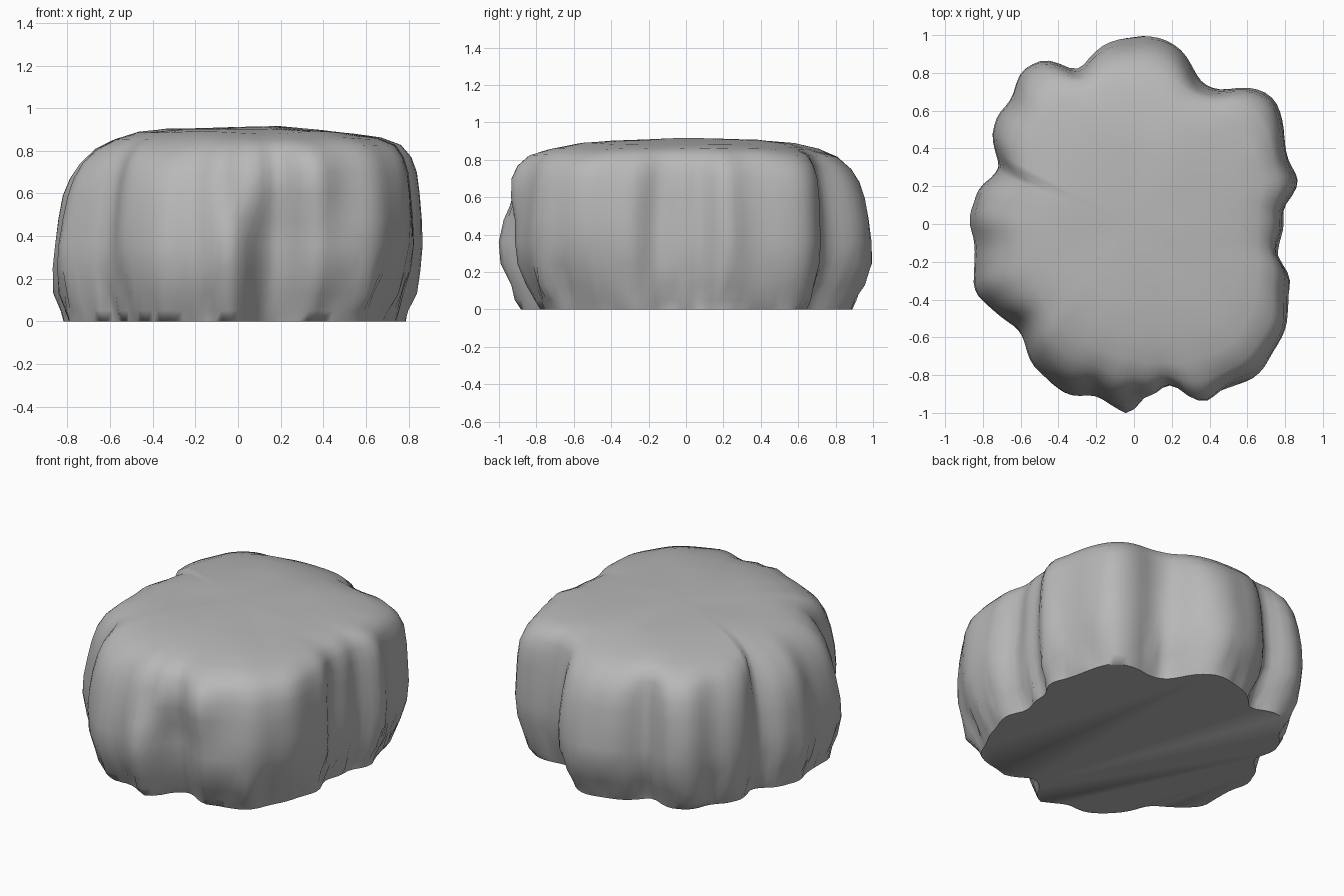
import bpy
import bmesh
from math import cos, sin, pi, tau, exp
from mathutils import Vector, noise

default = bpy.data.objects.get("Cube")
if default:
    bpy.data.objects.remove(default, do_unlink=True)

SEGMENTS = 144

# Lumpy plan outline, in hundredths, counter-clockwise from the +x side
OUTLINE = [(80, 0), (78, 8), (88, 21), (81, 36), (79, 55), (74, 67), (62, 73),
           (45, 71), (34, 76), (30, 85), (23, 95), (10, 101), (-10, 98),
           (-20, 93), (-31, 80), (-45, 88), (-60, 82), (-65, 65), (-73, 57),
           (-77, 43), (-71, 35), (-73, 26), (-82, 20), (-88, 4), (-84, -10),
           (-85, -35), (-73, -48), (-60, -56), (-55, -74), (-46, -84),
           (-33, -92), (-22, -90), (-10, -98), (0, -102), (5, -90), (17, -84),
           (37, -100), (50, -88), (67, -80), (81, -58), (83, -25), (76, -13)]

# Vertical sections as (radius factor, height): upright wall and sloping shoulder
UPRIGHT = [(.92, 0), (.94, .05), (.965, .13), (.99, .24), (1, .36), (.995, .48),
           (.985, .6), (.97, .7), (.945, .77), (.9, .825), (.8, .86),
           (.65, .885), (.45, .9), (.22, .91)]
SLOPING = [(.94, 0), (.96, .05), (.98, .13), (1, .25), (.99, .36), (.97, .48),
           (.94, .59), (.9, .67), (.85, .74), (.77, .81), (.68, .85),
           (.55, .885), (.4, .9), (.2, .91)]


def outline_radius(angle):
    """Distance from the centre to the outline along a direction."""
    dx, dy = cos(angle), sin(angle)
    best = 0
    for i, (ax, ay) in enumerate(OUTLINE):
        bx, by = OUTLINE[(i + 1) % len(OUTLINE)]
        side_a, side_b = dx * ay - dy * ax, dx * by - dy * bx
        if side_a <= 0 < side_b:
            t = side_a / (side_a - side_b)
            x, y = ax + t * (bx - ax), ay + t * (by - ay)
            best = max(best, x * dx + y * dy)
    return best / 100


def bump(value, centre, width):
    return exp(-((value - centre) / width) ** 2)


def ramp(value, start, end):
    t = min(1, max(0, (value - start) / (end - start)))
    return t * t * (3 - 2 * t)


def facing(angle, centre, width):
    """Weight that peaks in one direction around the rock."""
    return bump((angle - centre + pi) % tau - pi, 0, width)


angles = [tau * i / SEGMENTS for i in range(SEGMENTS)]
radii = [outline_radius(a) for a in angles]


def smoothed(i, reach):
    near = [radii[(i + k) % SEGMENTS] for k in range(-reach, reach + 1)]
    return sum(near) / len(near)


def rock_point(i, level):
    """Point on the rock surface for one direction and one section level."""
    a = angles[i]
    # shoulders slope on the right side, the front right and the back lobe
    slope = max(0, -cos(a)) ** 1.5 * (.5 if sin(a) > .4 else 1)
    slope = max(slope, .65 * facing(a, 1.5, .35), .7 * facing(a, -1.95, .45))
    (fu, zu), (fs, zs) = UPRIGHT[level], SLOPING[level]
    factor = fu + (fs - fu) * slope
    z = zu + (zs - zu) * slope

    # lobes fade out over the top, and sooner above the front crease
    top_fade = ramp(level, 7, 11)
    fade = max(top_fade, facing(a, -1.53, .15) * ramp(z, .4, .62))
    soft = smoothed(i, 6 + 2 * max(0, level - 9))
    radius = factor * (smoothed(i, 1) * (1 - fade) + soft * fade)

    # base tucks in, most at the front left corner
    tuck = .05 * sin(a) ** 2 * (1 - ramp(z, 0, .3))
    tuck += .06 * facing(a, -.65, .25) * (1 - ramp(z, 0, .5))
    radius -= tuck

    # hollow under the front overhang
    x = radius * cos(a)
    if sin(a) < 0:
        radius -= .09 * bump(x, .29, .16) * (1 - ramp(z, .4, .68))
    # deep crease in the +x side
    radius -= .03 * facing(a, -.24, .07) * bump(z, .4, .35)

    # weathered surface, ragged near the ground
    wall = Vector((3 * cos(a), 3 * sin(a), z * 2))
    radius += .012 * noise.noise(wall * 1.6) * (1 - top_fade)
    if 0 < level < 3:
        radius += .035 * noise.noise(wall * 4)
    return Vector((radius * cos(a), radius * sin(a), z))


# Rock body: stacked rings closed by a flat base and a low crown
bm = bmesh.new()
rings = [[bm.verts.new(rock_point(i, level)) for i in range(SEGMENTS)]
         for level in range(len(UPRIGHT))]
for low, high in zip(rings, rings[1:]):
    for i in range(SEGMENTS):
        j = (i + 1) % SEGMENTS
        bm.faces.new((low[i], low[j], high[j], high[i]))
crown = bm.verts.new((0, 0, .912))
for i in range(SEGMENTS):
    bm.faces.new((rings[-1][i], rings[-1][(i + 1) % SEGMENTS], crown))
bm.faces.new(list(reversed(rings[0])))

# Gentle unevenness across the top
for v in bm.verts:
    lift = noise.noise(Vector((v.co.x * 3, v.co.y * 3, 0)))
    v.co.z += .012 * lift * ramp(v.co.z, .75, .87)
bmesh.ops.recalc_face_normals(bm, faces=bm.faces[:])

mesh = bpy.data.meshes.new("boulder")
bm.to_mesh(mesh)
bm.free()
boulder = bpy.data.objects.new("boulder", mesh)
bpy.context.collection.objects.link(boulder)

# Plain grey stone
stone = bpy.data.materials.new("grey stone")
stone.use_nodes = True
grey = (.48, .48, .48, 1)
stone.diffuse_color = grey
stone.node_tree.nodes["Principled BSDF"].inputs["Base Color"].default_value = grey
mesh.materials.append(stone)

bpy.ops.object.select_all(action="DESELECT")
boulder.select_set(True)
bpy.context.view_layer.objects.active = boulder
bpy.ops.object.shade_smooth_by_angle(angle=pi / 3)
